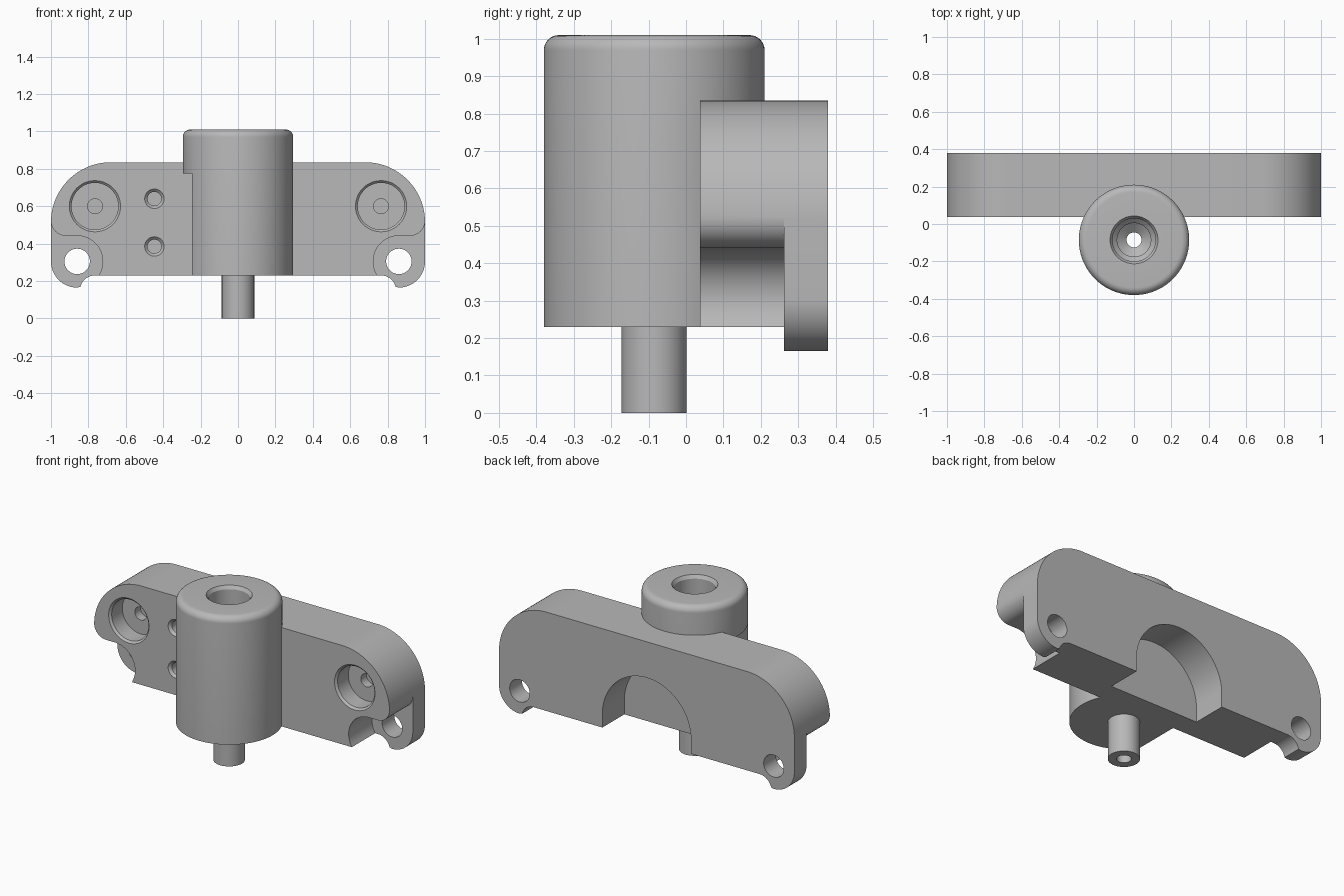
import bpy, bmesh
from math import sin, cos, radians, pi
from mathutils import Matrix

if "Cube" in bpy.data.objects:
    bpy.data.objects.remove(bpy.data.objects["Cube"])

grey = bpy.data.materials.new("machined grey")
grey.use_nodes = True
colour = (0.48, 0.48, 0.48, 1)
grey.diffuse_color = colour
grey.node_tree.nodes["Principled BSDF"].inputs["Base Color"].default_value = colour


def finish(name, bm):
    bmesh.ops.recalc_face_normals(bm, faces=bm.faces)
    mesh = bpy.data.meshes.new(name)
    bm.to_mesh(mesh)
    bm.free()
    mesh.materials.append(grey)
    obj = bpy.data.objects.new(name, mesh)
    bpy.context.collection.objects.link(obj)
    return obj


def arc(cx, cz, r, start, end, n=16):
    angles = [radians(start + (end - start) * i / n) for i in range(n + 1)]
    return [(cx + r * cos(a), cz + r * sin(a)) for a in angles]


def mirrored(points):
    return [(-x, z) for x, z in reversed(points)]


def prism(name, outline, y0, y1):
    """Extrude an x-z outline along y."""
    bm = bmesh.new()
    face = bm.faces.new([bm.verts.new((x, y0, z)) for x, z in outline])
    out = bmesh.ops.extrude_face_region(bm, geom=[face])
    verts = [v for v in out["geom"] if isinstance(v, bmesh.types.BMVert)]
    bmesh.ops.translate(bm, verts=verts, vec=(0, y1 - y0, 0))
    return finish(name, bm)


def lathe(name, profile, place, closed=False, steps=64):
    """Spin a radius-height profile round z, then place it."""
    bm = bmesh.new()
    verts = [bm.verts.new((r, 0, z)) for r, z in profile]
    edges = [bm.edges.new(p) for p in zip(verts, verts[1:])]
    if closed:
        edges.append(bm.edges.new((verts[-1], verts[0])))
    bmesh.ops.spin(bm, geom=verts + edges, cent=(0, 0, 0), axis=(0, 0, 1),
                   angle=2 * pi, steps=steps, use_merge=False)
    bmesh.ops.remove_doubles(bm, verts=bm.verts, dist=0.0001)
    bmesh.ops.transform(bm, matrix=place, verts=bm.verts)
    return finish(name, bm)


def cut(obj, cutter, keep=False):
    bpy.context.view_layer.objects.active = obj
    mod = obj.modifiers.new("cut", "BOOLEAN")
    mod.operation = "DIFFERENCE"
    mod.solver = "EXACT"
    mod.object = cutter
    bpy.ops.object.modifier_apply(modifier=mod.name)
    if not keep:
        bpy.data.objects.remove(cutter)


def drill(obj, profile, x, z, y):
    """Cut a turned hole that runs from y towards the back."""
    place = Matrix.Translation((x, y, z)) @ Matrix.Rotation(-pi / 2, 4, "X")
    cut(obj, lathe("drill", profile, place, steps=48))


front, step, back = 0.037, 0.262, 0.38
hole_x, hole_z = 0.86, 0.305

# Mounting plate with big rounded shoulders and small lower ears
half = [(0.76, 0.23)]
half += arc(0.765, 0.15, 0.08, 90, 14, 10)
half += arc(hole_x, hole_z, 0.14, -90, 0)
half += arc(0.68, 0.515, 0.32, 0, 90, 32)
half = half[1:]
plate = prism("mounting_plate", half + mirrored(half), front, back)

# Front relief round each ear
relief = [(1.1, 0.522)]
relief += arc(0.92, 0.522, 0.08, 0, -90, 10)
relief += arc(hole_x, hole_z, 0.137, 90, 213, 24)
relief += [(0.745, 0.1), (1.1, 0.1)]
for outline in (relief, mirrored(relief)):
    cut(plate, prism("ear_relief", outline, front - 0.1, step))

# Ear through holes and shoulder counterbores
through = [(0, -0.5), (0.068, -0.5), (0.068, 0.5), (0, 0.5)]
counterbore = [(0, -0.01), (0.147, -0.01), (0.125, 0.012), (0.125, 0.115),
               (0.04, 0.115), (0.04, 0.17), (0, 0.17)]
for side in (-1, 1):
    drill(plate, through, side * hole_x, hole_z, back)
    drill(plate, counterbore, side * 0.765, 0.6, front)

# Pair of small blind holes
blind = [(0, -0.01), (0.062, -0.01), (0.037, 0.015), (0.037, 0.12), (0, 0.12)]
for z in (0.385, 0.64):
    drill(plate, blind, -0.447, z, front)

# Barrel with rounded rim and stepped bore
axis = Matrix.Translation((0, -0.085, 0))
profile = [(0.04, 0.23), (0.295, 0.23)]
profile += arc(0.255, 0.97, 0.04, 0, 90, 8)
profile += [(0.128, 1.01), (0.115, 0.99), (0.115, 0.6), (0.09, 0.575),
            (0.09, 0.3), (0.04, 0.26)]
barrel = lathe("barrel", profile, axis, closed=True, steps=96)

# Flat along one side of the barrel
flat = [(-0.4, 0.1), (-0.245, 0.1), (-0.245, 0.775), (-0.4, 0.775)]
cut(barrel, prism("side_flat", flat, -0.6, 0.4))

# Arched recess in the back, shared by plate and barrel
arch = arc(0, 0.315, 0.3, 0, 180, 48) + [(-0.3, 0.1), (0.3, 0.1)]
recess = prism("back_recess", arch, 0.168, 0.5)
cut(plate, recess, keep=True)
cut(barrel, recess)

# Hollow shaft below the barrel
shaft = lathe("shaft", [(0.04, 0), (0.087, 0), (0.087, 0.24), (0.04, 0.24)],
              axis, closed=True)

# Smooth the curves, keep machined edges crisp
bpy.ops.object.select_all(action="DESELECT")
for obj in (plate, barrel, shaft):
    obj.select_set(True)
bpy.context.view_layer.objects.active = plate
bpy.ops.object.shade_smooth_by_angle(angle=radians(30))
